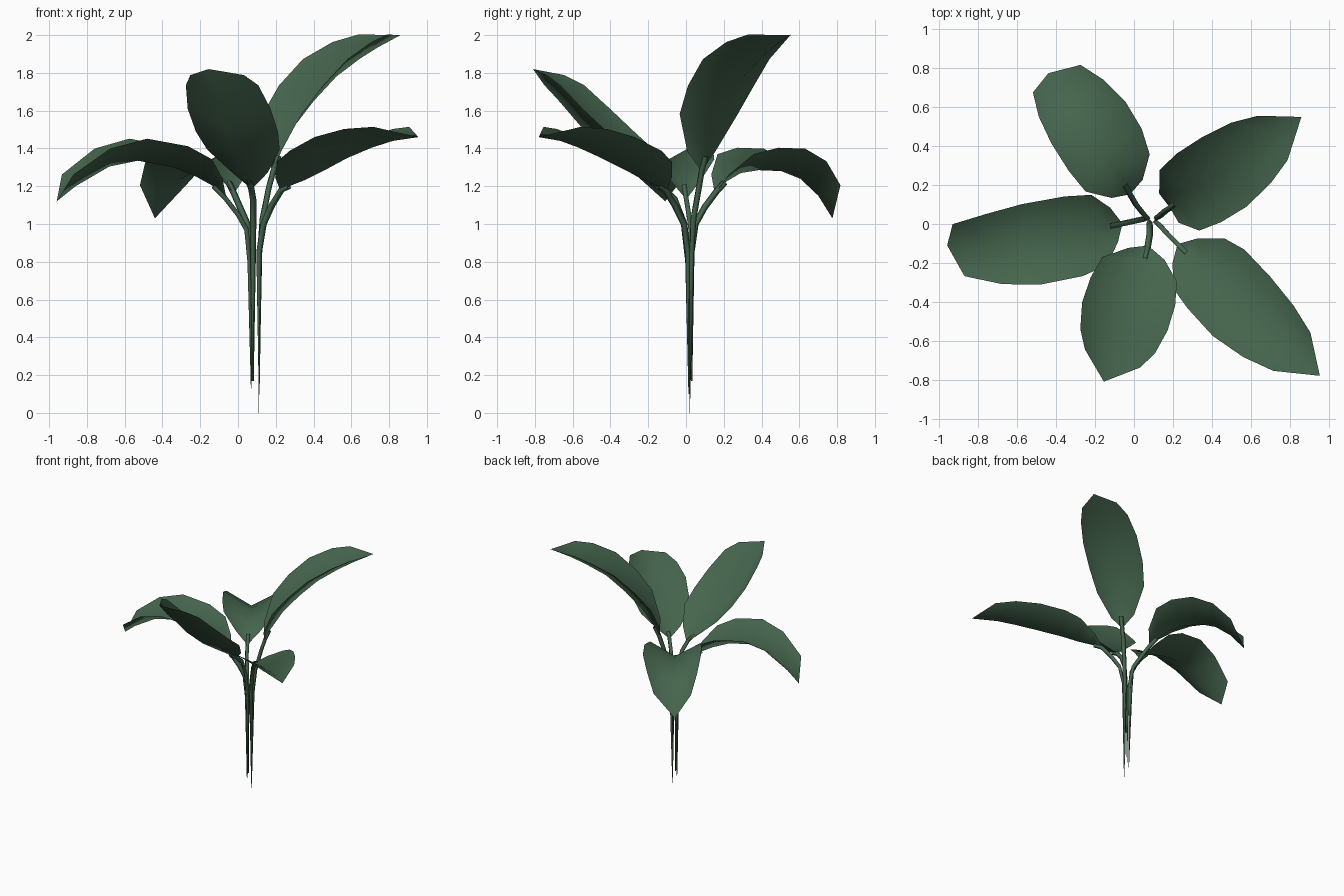
import bpy
from mathutils import Vector

if "Cube" in bpy.data.objects:
    bpy.data.objects.remove(bpy.data.objects["Cube"])

green = bpy.data.materials.new("leaf_green")
green.diffuse_color = (0.06, 0.13, 0.075, 1)
green.use_nodes = True
green.node_tree.nodes["Principled BSDF"].inputs["Base Color"].default_value = green.diffuse_color

# Half widths of a blade from stalk to tip, and how deep its V fold is
WIDTHS = [0.012, 0.09, 0.185, 0.21, 0.212, 0.185, 0.137, 0.0]
FOLD = 0.55


def make_blade(name, rib, scale):
    rib = [Vector(p) for p in rib]
    head = rib[4] - rib[0]
    side = Vector((head.y, -head.x, 0)).normalized()
    verts, last = [], len(rib) - 1
    for i, p in enumerate(rib[:-1]):
        tangent = (rib[i + 1] - rib[max(i - 1, 0)]).normalized()
        normal = side.cross(tangent).normalized()
        w = WIDTHS[i] * scale
        lift = normal * w * FOLD
        verts += [p - side * w + lift, p, p + side * w + lift]
    verts.append(rib[last])
    faces = []
    for i in range(last - 1):
        a, b = 3 * i, 3 * i + 3
        faces += [(a, a + 1, b + 1, b), (a + 1, a + 2, b + 2, b + 1)]
    a, tip = 3 * (last - 1), 3 * last
    faces += [(a, a + 1, tip), (a + 1, a + 2, tip)]
    mesh = bpy.data.meshes.new(name)
    mesh.from_pydata(verts, [], faces)
    mesh.materials.append(green)
    mesh.polygons.foreach_set("use_smooth", [True] * len(faces))
    obj = bpy.data.objects.new(name, mesh)
    bpy.context.collection.objects.link(obj)


def make_stalk(name, path):
    curve = bpy.data.curves.new(name, 'CURVE')
    curve.dimensions = '3D'
    curve.bevel_depth = 0.017
    curve.bevel_resolution = 0
    spline = curve.splines.new('POLY')
    spline.points.add(len(path) - 1)
    for pt, co in zip(spline.points, path):
        pt.co = (*co, 1)
        pt.radius = min(1.0, 0.03 + co[2])
    curve.materials.append(green)
    obj = bpy.data.objects.new(name, curve)
    bpy.context.collection.objects.link(obj)
    bpy.ops.object.select_all(action='DESELECT')
    obj.select_set(True)
    bpy.context.view_layer.objects.active = obj
    bpy.ops.object.convert(target='MESH')


def make_leaf(label, stalk, rib, scale=1.0):
    make_stalk(label + "_stalk", stalk + [rib[0], rib[1]])
    make_blade(label + "_blade", rib, scale)


# Tall leaf, back right
make_leaf("back_right_leaf",
          [(.11, .02, 0), (.115, .03, .85), (.13, .04, 1.03), (.165, .07, 1.2)],
          [(.19, .085, 1.29), (.215, .105, 1.36), (.30, .165, 1.52), (.40, .23, 1.65),
           (.52, .305, 1.78), (.645, .395, 1.875), (.74, .46, 1.935), (.86, .55, 2.0)])

# Wide leaf, front right
make_leaf("front_right_leaf",
          [(.112, .015, .1), (.112, .01, .85), (.135, -.01, 1.0), (.18, -.06, 1.1)],
          [(.23, -.11, 1.18), (.27, -.15, 1.2), (.36, -.23, 1.235), (.45, -.31, 1.28),
           (.58, -.45, 1.35), (.71, -.57, 1.405), (.82, -.665, 1.44), (.955, -.78, 1.46)])

# Upright leaf, front
make_leaf("front_leaf",
          [(.08, .015, .17), (.08, .01, .8), (.08, -.01, 1.0), (.08, -.06, 1.13)],
          [(.07, -.12, 1.19), (.055, -.18, 1.225), (.01, -.29, 1.3), (-.03, -.42, 1.39),
           (-.075, -.56, 1.52), (-.11, -.68, 1.66), (-.13, -.75, 1.735), (-.155, -.81, 1.82)],
          1.09)

# Arching leaf, left
make_leaf("left_leaf",
          [(.07, .02, .13), (.06, .03, .8), (.045, .025, .97), (0, .015, 1.05)],
          [(-.07, 0, 1.14), (-.13, -.01, 1.2), (-.22, -.04, 1.25), (-.34, -.07, 1.3),
           (-.53, -.105, 1.335), (-.68, -.12, 1.305), (-.86, -.125, 1.2), (-.96, -.11, 1.12)])

# Drooping leaf, back left
make_leaf("back_left_leaf",
          [(.075, .03, .17), (.07, .03, .85), (.05, .05, 1.0), (.01, .1, 1.09)],
          [(-.025, .16, 1.17), (-.05, .205, 1.22), (-.1, .29, 1.27), (-.15, .385, 1.285),
           (-.225, .505, 1.28), (-.3, .605, 1.24), (-.37, .7, 1.15), (-.44, .775, 1.03)],
          1.03)
